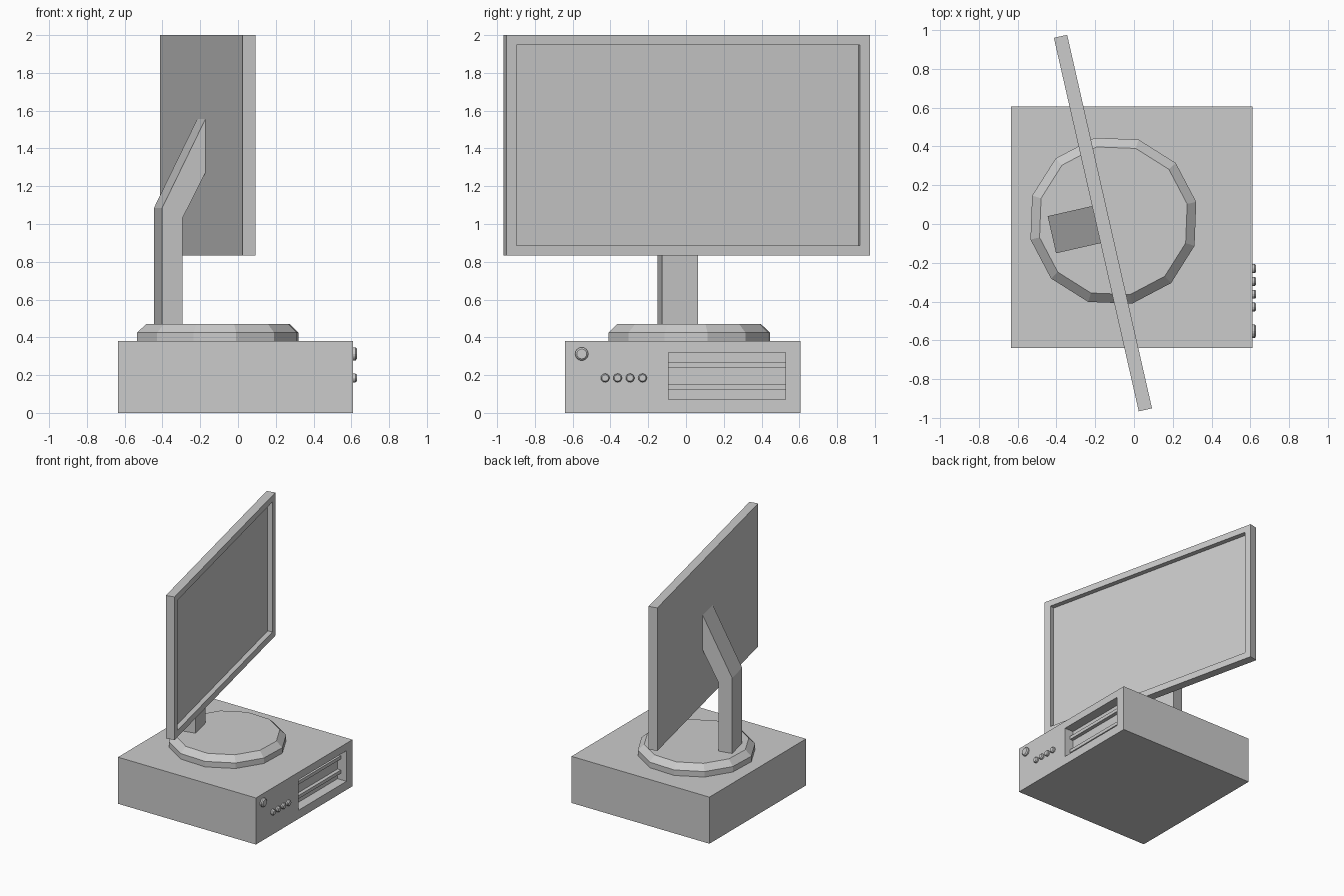
import bpy, bmesh, math
from mathutils import Matrix, Vector

if "Cube" in bpy.data.objects:
    bpy.data.objects.remove(bpy.data.objects["Cube"])

# Monitor, arm and turntable share one swivelled frame
SWIVEL = Matrix.Rotation(math.radians(12.8), 4, 'Z') @ Matrix.Translation((0, 0.04, 0))
FLAT = Matrix.Identity(4)


def finish(name, bm, matrix=FLAT):
    bmesh.ops.recalc_face_normals(bm, faces=bm.faces)
    bm.transform(matrix)
    mesh = bpy.data.meshes.new(name)
    bm.to_mesh(mesh)
    bm.free()
    obj = bpy.data.objects.new(name, mesh)
    bpy.context.collection.objects.link(obj)
    return obj


def box(name, lo, hi, matrix=FLAT):
    lo, hi = Vector(lo), Vector(hi)
    bm = bmesh.new()
    bmesh.ops.create_cube(bm, size=1)
    bmesh.ops.scale(bm, vec=hi - lo, verts=bm.verts)
    bmesh.ops.translate(bm, vec=(lo + hi) / 2, verts=bm.verts)
    return finish(name, bm, matrix)


def lathe(name, levels, sides, matrix):
    """Solid of stacked rings, levels = (radius, height)."""
    bm = bmesh.new()
    rings = [[bm.verts.new((r * math.cos(2 * math.pi * i / sides),
                            r * math.sin(2 * math.pi * i / sides), z))
              for i in range(sides)] for r, z in levels]
    bm.faces.new(rings[0])
    bm.faces.new(rings[-1])
    for a, b in zip(rings, rings[1:]):
        for i in range(sides):
            j = (i + 1) % sides
            bm.faces.new((a[i], a[j], b[j], b[i]))
    return finish(name, bm, matrix)


def cut(target, cutter):
    mod = target.modifiers.new("recess", 'BOOLEAN')
    mod.operation = 'DIFFERENCE'
    mod.solver = 'EXACT'
    mod.object = cutter
    cutter.hide_render = True
    cutter.display_type = 'WIRE'


# Computer case with drive bay
case = box("case", (-0.635, -0.64, 0), (0.61, 0.605, 0.38))
cut(case, box("bay_cutter", (0.53, -0.093, 0.07), (0.7, 0.527, 0.319)))

# Drive bars inside the bay
for i, z in enumerate((0.122, 0.239)):
    box(f"drive_bar_{i + 1}", (0.52, -0.093, z), (0.56, 0.527, z + 0.027))

# Power button and row of small buttons on the +x face
buttons = [("power_button", -0.552, 0.312, 0.035)]
buttons += [(f"small_button_{i + 1}", -0.428 + 0.066 * i, 0.185, 0.023) for i in range(4)]
for name, y, z, r in buttons:
    place = Matrix.Translation((0.61, y, z)) @ Matrix.Rotation(math.pi / 2, 4, 'Y')
    lathe(name, [(r, -0.01), (r, 0.012), (r * 0.75, 0.02)], 16, place)

# Twelve-sided turntable with chamfered rim
lathe("turntable", [(0.438, 0.38), (0.438, 0.425), (0.39, 0.47)], 12,
      SWIVEL @ Matrix.Translation((-0.1, 0, 0)))

# Bent arm from a side profile
profile = [(-0.425, 0.465), (-0.425, 1.085), (-0.188, 1.56),
           (-0.188, 1.275), (-0.315, 1.03), (-0.315, 0.465)]
bm = bmesh.new()
face = bm.faces.new([bm.verts.new((x, -0.098, z)) for x, z in profile])
side = bmesh.ops.extrude_face_region(bm, geom=[face])["geom"]
bmesh.ops.translate(bm, vec=(0, 0.196, 0),
                    verts=[v for v in side if isinstance(v, bmesh.types.BMVert)])
finish("arm", bm, SWIVEL)

# Monitor with recessed screen
monitor = box("monitor", (-0.19, -0.987, 0.833), (-0.12, 0.987, 2.0), SWIVEL)
cut(monitor, box("screen_cutter", (-0.16, -0.932, 0.887), (0, 0.932, 1.948), SWIVEL))
